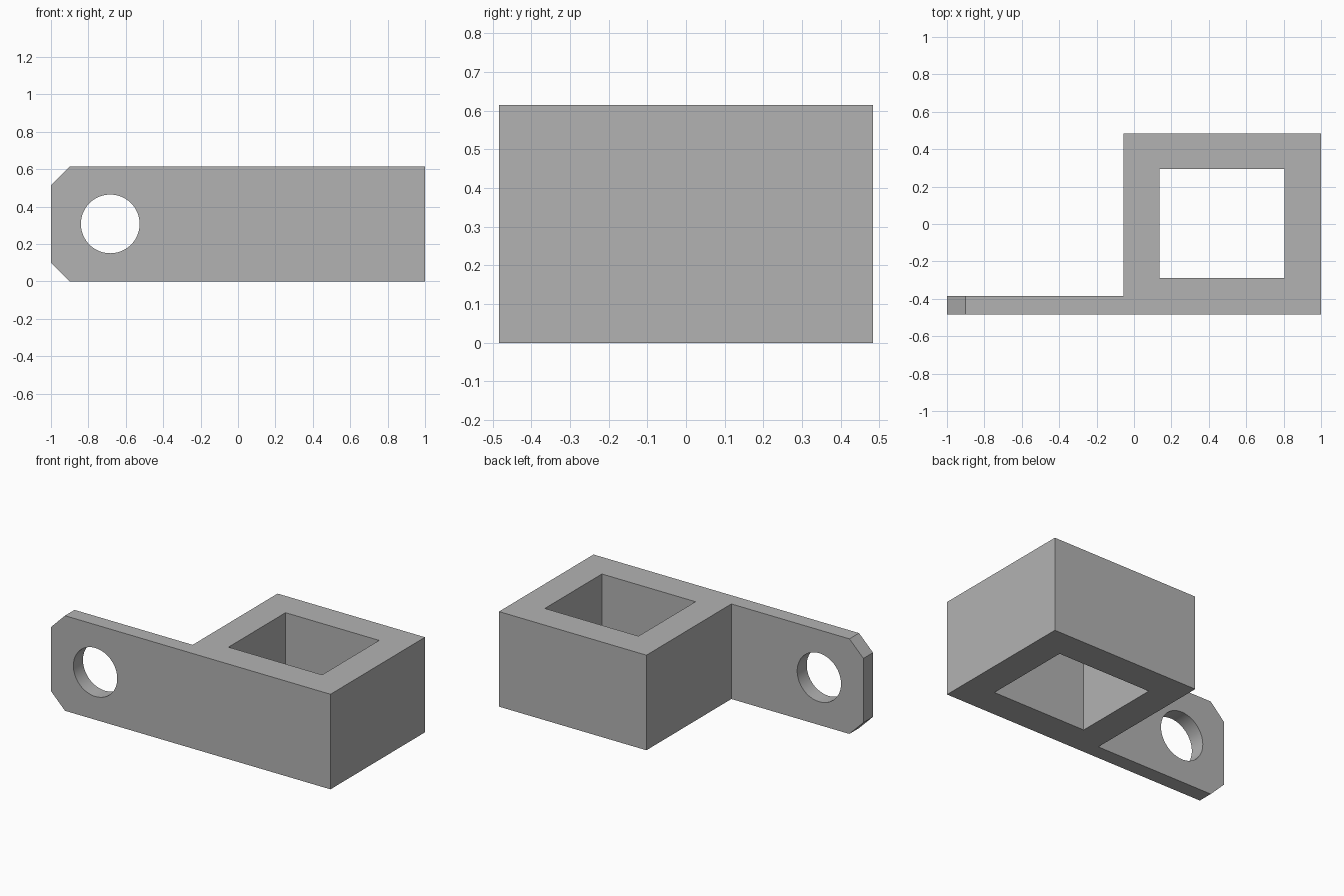
import bpy
import bmesh
from math import pi
from mathutils import Matrix, Vector

cube = bpy.data.objects.get("Cube")
if cube:
    bpy.data.objects.remove(cube, do_unlink=True)

HEIGHT = 0.615
HALF_DEPTH = 0.483
TAB_BACK = -0.385
BLOCK_LEFT = -0.055
CHAMFER = 0.1

grey = bpy.data.materials.new("plain grey")
grey.use_nodes = True
colour = (0.45, 0.45, 0.45, 1)
grey.diffuse_color = colour
grey.node_tree.nodes["Principled BSDF"].inputs["Base Color"].default_value = colour


def make_object(name, bm):
    bmesh.ops.recalc_face_normals(bm, faces=bm.faces)
    mesh = bpy.data.meshes.new(name)
    bm.to_mesh(mesh)
    bm.free()
    mesh.materials.append(grey)
    obj = bpy.data.objects.new(name, mesh)
    bpy.context.collection.objects.link(obj)
    return obj


def extrude_outline(name, points, z0, z1):
    bm = bmesh.new()
    face = bm.faces.new([bm.verts.new((x, y, z0)) for x, y in points])
    out = bmesh.ops.extrude_face_region(bm, geom=[face])
    top = [v for v in out["geom"] if isinstance(v, bmesh.types.BMVert)]
    bmesh.ops.translate(bm, verts=top, vec=Vector((0, 0, z1 - z0)))
    return make_object(name, bm)


def cut(target, cutter):
    cutter.hide_render = True
    mod = target.modifiers.new("cut " + cutter.name, 'BOOLEAN')
    mod.operation = 'DIFFERENCE'
    mod.solver = 'EXACT'
    mod.object = cutter
    bpy.context.view_layer.objects.active = target
    bpy.ops.object.modifier_apply(modifier=mod.name)
    bpy.data.objects.remove(cutter, do_unlink=True)


# Block and flush mounting tab as one L-shaped body
bracket = extrude_outline("bracket_body", [
    (-1, -HALF_DEPTH), (1, -HALF_DEPTH), (1, HALF_DEPTH),
    (BLOCK_LEFT, HALF_DEPTH), (BLOCK_LEFT, TAB_BACK), (-1, TAB_BACK)], 0, HEIGHT)

# Chamfer the upper and lower corners of the tab end
bm = bmesh.new()
bm.from_mesh(bracket.data)
corners = [e for e in bm.edges if all(v.co.x < -0.99 for v in e.verts)
           and abs(e.verts[0].co.z - e.verts[1].co.z) < 0.01]
bmesh.ops.bevel(bm, geom=corners, offset=CHAMFER, segments=1, affect='EDGES')
bm.to_mesh(bracket.data)
bm.free()

# Rectangular opening through the block
cut(bracket, extrude_outline("opening_cutter", [
    (0.135, -0.29), (0.805, -0.29), (0.805, 0.293), (0.135, 0.293)], -0.1, HEIGHT + 0.1))

# Round bolt hole through the tab
bm = bmesh.new()
bmesh.ops.create_cone(bm, cap_ends=True, segments=64, radius1=0.157, radius2=0.157, depth=0.4,
                      matrix=Matrix.Translation((-0.683, -0.434, HEIGHT / 2)) @ Matrix.Rotation(pi / 2, 4, 'X'))
cut(bracket, make_object("bolt_hole_cutter", bm))

# Smooth the bore while keeping all flat edges crisp
bpy.ops.object.select_all(action='DESELECT')
bracket.select_set(True)
bpy.context.view_layer.objects.active = bracket
bpy.ops.object.shade_smooth_by_angle(angle=pi / 6)
